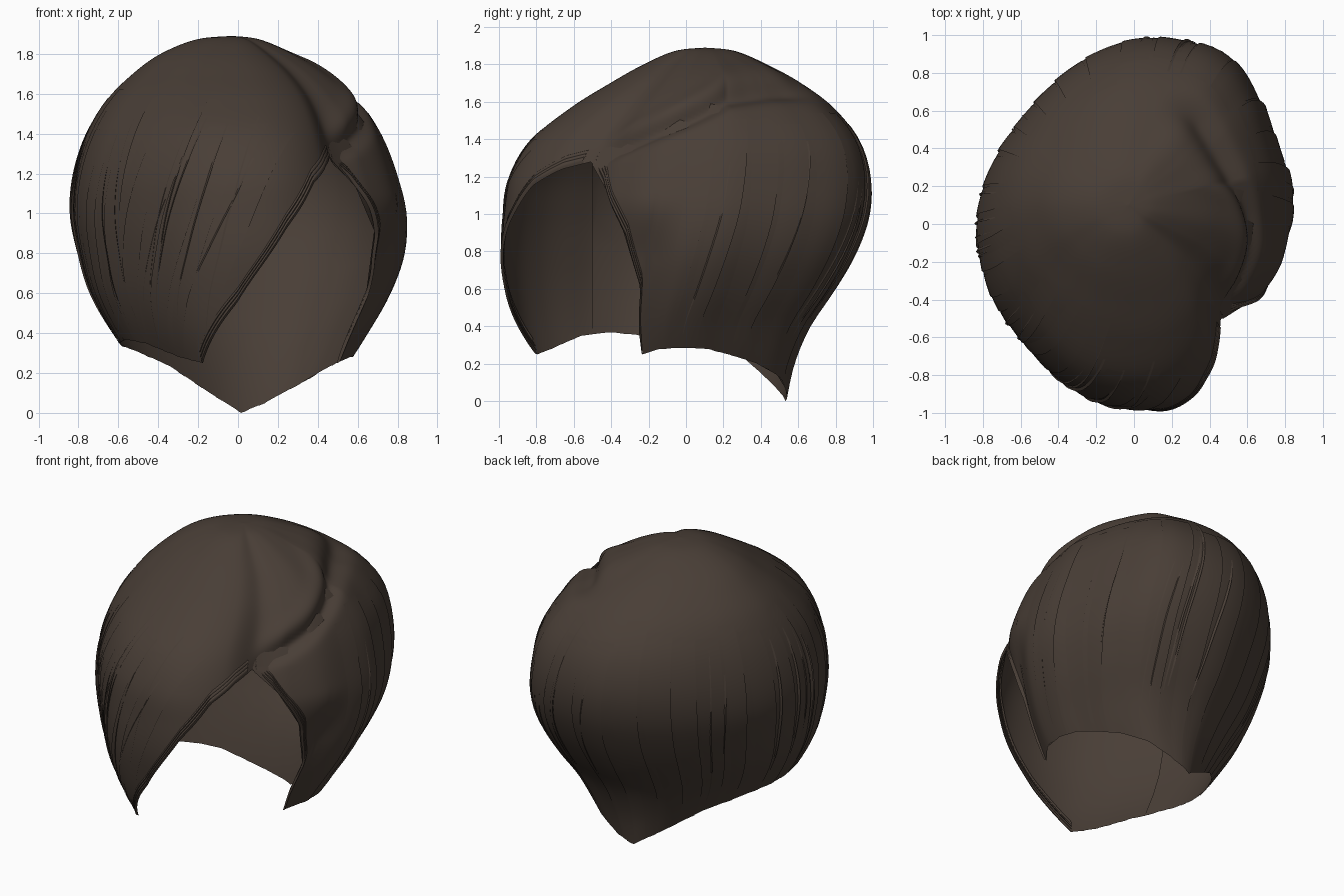
import bpy, bmesh, math, random
from mathutils import Vector

random.seed(4)
if "Cube" in bpy.data.objects:
    bpy.data.objects.remove(bpy.data.objects["Cube"])

brown = bpy.data.materials.new("dark_brown_hair")
brown.use_nodes = True
COLOUR = (0.066, 0.048, 0.037, 1)
brown.diffuse_color = COLOUR
bsdf = next(n for n in brown.node_tree.nodes if n.type == 'BSDF_PRINCIPLED')
bsdf.inputs["Base Color"].default_value = COLOUR
bsdf.inputs["Roughness"].default_value = 0.7

# Plan outline: radius at every 15 degrees, counted from the left side (+x)
PLAN = [.83, .86, .88, .95, 1.04, 1.03, 1, .935, .87, .83, .82, .825,
        .835, .84, .85, .86, .905, .96, .99, .99, .91, .75, .78, .82]
# Cross-section limits from crown to nape: z, xmin, xmax, ymin, ymax
LEVELS = [(1.89, -.03, -.03, .1, .1), (1.872, -.21, .11, -.06, .26),
          (1.8, -.39, .28, -.23, .43), (1.7, -.53, .45, -.41, .61),
          (1.57, -.66, .6, -.62, .78), (1.4, -.76, .71, -.83, .91),
          (1.2, -.82, .79, -.945, .97), (1, -.835, .84, -.98, .96),
          (.8, -.8, .83, -.99, .89), (.6, -.74, .76, -.965, .78),
          (.4, -.63, .65, -.92, .65), (.2, -.49, .52, -.84, .57),
          (0, -.32, .35, -.72, .53)]
# Lower hair edge: angle, height (the face opening is the high stretch)
RIM = [(-9, .25), (0, .28), (20, .29), (45, .22), (60, .14), (75, .05),
       (90, 0), (110, .1), (135, .25), (160, .32), (205, .37), (220, .35),
       (240, .28), (252, .25), (269, .55), (284, .93), (295, 1.15),
       (304, 1.24), (312, 1.28), (322, 1.17), (328, 1.05), (338, .88),
       (348, .6), (351, .25)]
# Parting crease: angle, height
PART = [(-48, 1.27), (-35, 1.35), (-20, 1.43), (0, 1.54), (15, 1.63), (40, 1.66), (75, 1.67)]


def spline(a, b, c, d, t):
    return b + .5 * t * (c - a + t * (2*a - 5*b + 4*c - d + t * (3*(b - c) + d - a)))


def table(points, x):
    for (x0, y0), (x1, y1) in zip(points, points[1:]):
        if x <= x1:
            return y0 + (y1 - y0) * max(0, x - x0) / (x1 - x0)
    return points[-1][1]


def smooth(x):
    x = max(0, min(1, x))
    return x * x * (3 - 2 * x)


def section(s):
    i = min(int(s), len(LEVELS) - 2)
    rows = [LEVELS[max(0, min(len(LEVELS) - 1, i + k))] for k in (-1, 0, 1, 2)]
    return [spline(*v, s - i) for v in zip(*rows)]


def radius(angle):
    k = (angle % 360) / 15
    i = int(k)
    return spline(*[PLAN[(i + j) % 24] for j in (-1, 0, 1, 2)], k - i)


def wrap(angle):
    return (angle + 180) % 360 - 180


def rim_height(angle):
    return table(RIM, (angle + 9) % 360 - 9)


def level_at(z):
    lo, hi = 0, len(LEVELS) - 1
    for _ in range(24):
        mid = (lo + hi) / 2
        lo, hi = (mid, hi) if section(mid)[0] > z else (lo, mid)
    return lo


def surface(angle, s, lift=0):
    z, x0, x1, y0, y1 = section(s)
    a, r = math.radians(angle), radius(angle)
    u, v = r * math.cos(a) / .84, r * math.sin(a)
    p = Vector(((x0 + x1) / 2 + u * (x1 - x0) / 2, (y0 + y1) / 2 + v * (y1 - y0) / 2, z))
    turn = wrap(angle)
    # Sink the parting and swell the hair that rolls over it
    if -52 < turn < 75:
        fade = smooth((turn + 52) / 25) * smooth((75 - turn) / 25)
        d = z - table(PART, turn)
        lift += fade * (.015 * math.exp(-((d - .1) / .06) ** 2)
                        - .05 * math.exp(-(d / .05) ** 2))
    # Fill out the left back side below the parting
    lift += .03 * math.exp(-((turn - 42) / 25) ** 2 - ((z - 1.35) / .2) ** 2)
    # Tuck the front edge of the left side panel inwards
    if -45 < turn < 4:
        p.x -= .09 * smooth((4 - turn) / 18) * smooth((1.1 - z) / .35) * smooth((z + .1) / .6)
    return p + (p - Vector((0, 0, .95))).normalized() * lift


def finish(bm, name):
    bmesh.ops.remove_doubles(bm, verts=bm.verts, dist=.0004)
    bmesh.ops.recalc_face_normals(bm, faces=bm.faces)
    mesh = bpy.data.meshes.new(name)
    bm.to_mesh(mesh)
    bm.free()
    mesh.materials.append(brown)
    obj = bpy.data.objects.new(name, mesh)
    bpy.context.collection.objects.link(obj)
    for other in bpy.context.selected_objects:
        other.select_set(False)
    bpy.context.view_layer.objects.active = obj
    obj.select_set(True)
    bpy.ops.object.shade_smooth_by_angle(angle=math.radians(50))


def grid(bm, rows):
    verts = [[bm.verts.new(p) for p in row] for row in rows]
    for r0, r1 in zip(verts, verts[1:]):
        for i in range(len(r0) - 1):
            bm.faces.new((r0[i], r0[i + 1], r1[i + 1], r1[i]))


def dome(bm, cols, upper, lower, inset):
    """Rows are level down to the top of the face opening, then follow the rim."""
    brow = level_at(1.285)
    columns = []
    for c in range(cols + 1):
        angle = 360 * c / cols
        end = level_at(rim_height(angle))
        steps = [brow * r / upper for r in range(upper)]
        steps += [brow + (end - brow) * r / lower for r in range(lower + 1)]
        columns.append([surface(angle, s, -inset * min(1, end - s)) for s in steps])
    grid(bm, columns)


# Main hair shell with the face opening
shell = bmesh.new()
dome(shell, 240, 60, 36, 0)
finish(shell, "hair_shell")

# Faceted inner cap, open in front of the hairline
cap = bmesh.new()
dome(cap, 30, 8, 6, .025)
bmesh.ops.bisect_plane(cap, geom=cap.verts[:] + cap.edges[:] + cap.faces[:],
                       plane_co=(0, -.5, 0), plane_no=(0, -1, 0), clear_outer=True)
finish(cap, "inner_cap")


def lock(bm, start, finish_angle, top, width, lift, bottom=0):
    """A thin overlapping card that follows the shell, raised along one side."""
    if -50 < wrap(start) < 75:
        top = min(top, table(PART, wrap(start)) - .13)
    rows = []
    first = level_at(top)
    for i in range(25):
        t = i / 24
        mid = start + (finish_angle - start) * t
        last = level_at(max(bottom, rim_height(mid)))
        row = []
        for j in range(5):
            across = j / 4
            angle = mid + width * (across - .5) * (1 - .35 * t)
            s = min(first + (last - first) * t, level_at(rim_height(angle)))
            rise = .002 + lift * across * math.sin(math.pi * min(1, .04 + t * .94))
            row.append(surface(angle, s, rise))
        rows.append(row)
    grid(bm, rows)


# Locks at the back and left side fall straight
back = bmesh.new()
for angle in range(4, 190, 12):
    lock(back, angle, angle + random.uniform(-3, 3), random.uniform(1.45, 1.62),
         random.uniform(8, 13), random.uniform(.005, .011))
finish(back, "back_locks")

# Locks on the right side and fringe sweep away from the parting
fringe = bmesh.new()
for angle in range(195, 278, 7):
    lean = 18 if angle > 225 else 6
    lock(fringe, angle + lean * .8, angle - lean, random.uniform(1.35, 1.65),
         random.uniform(6, 11), random.uniform(.004, .009))
finish(fringe, "swept_locks")

# Rolled strands that border the face opening
border = bmesh.new()
for k in range(3):
    for lo, hi in ((252, 310), (314, 351)):
        rows = []
        for i in range(41):
            angle = lo + (hi - lo) * i / 40
            s = level_at(rim_height(angle))
            rows.append([surface(angle, s - .2 - .1 * k + .05 * j,
                                 .014 * math.sin(math.pi * j / 4) - .004 * k)
                         for j in range(5)])
        grid(border, rows)
finish(border, "opening_border")

# Fine loose strands
wisps = bmesh.new()
for _ in range(26):
    angle = random.uniform(5, 280)
    lean = 16 if angle > 225 else 3
    lock(wisps, angle + lean * .5, angle - lean, random.uniform(1.25, 1.6),
         .8, random.uniform(.008, .014), random.uniform(.3, .6))
finish(wisps, "loose_strands")
